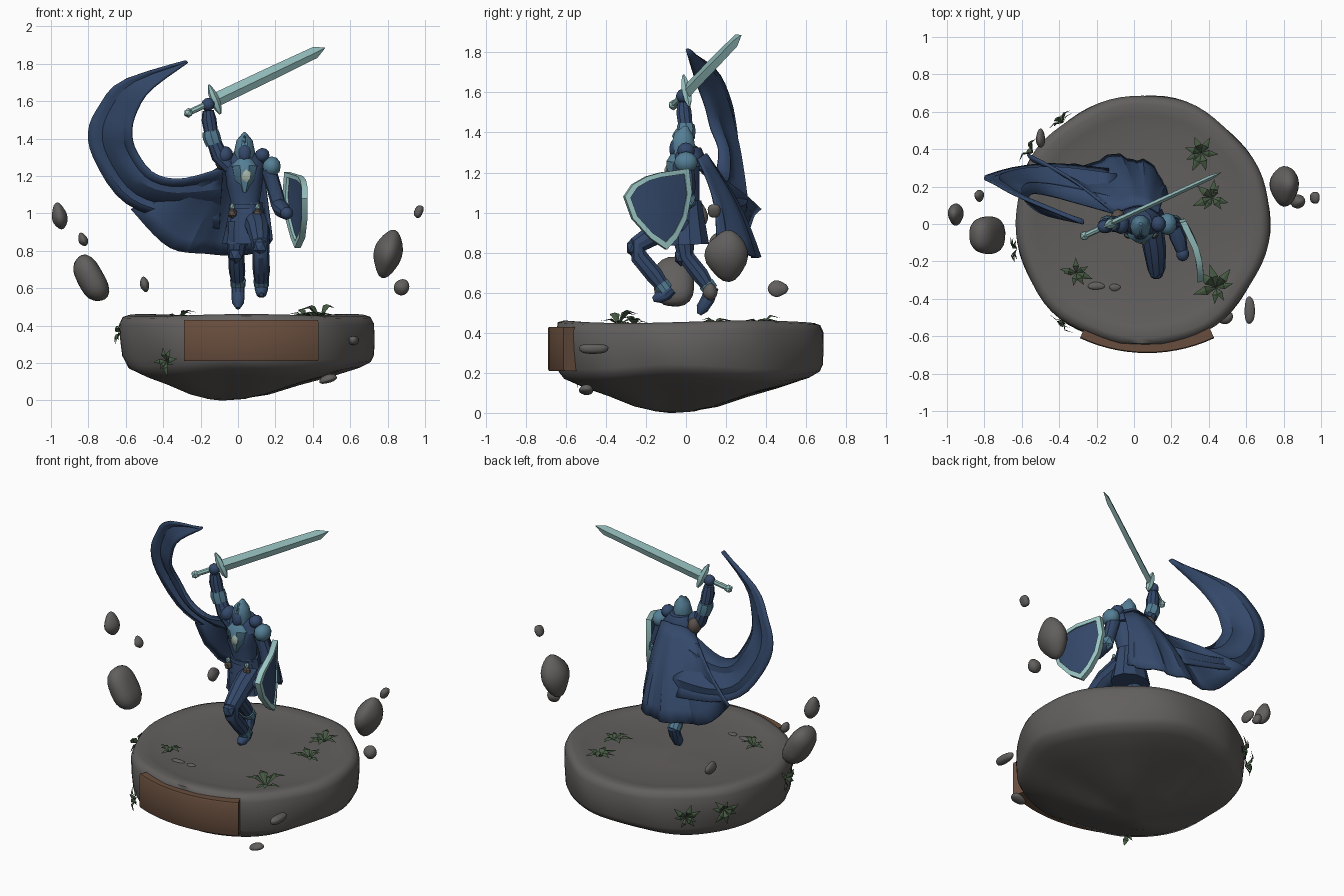
import bpy, bmesh, math, random
from mathutils import Vector as V, Euler

if "Cube" in bpy.data.objects:
    bpy.data.objects.remove(bpy.data.objects["Cube"])
random.seed(4)

def mat(name, c):
    m = bpy.data.materials.new(name)
    m.diffuse_color = (*c, 1)
    m.use_nodes = True
    m.node_tree.nodes["Principled BSDF"].inputs["Base Color"].default_value = m.diffuse_color
    return m

NAVY = mat("navy cloth", (0.034, 0.066, 0.145))
STEEL = mat("blue steel", (0.09, 0.21, 0.30))
TEAL = mat("pale teal metal", (0.32, 0.56, 0.55))
STONE = mat("grey stone", (0.122, 0.115, 0.110))
WOOD = mat("brown plaque", (0.14, 0.076, 0.047))
LEAF = mat("dark green", (0.06, 0.1, 0.055))
LEATHER = mat("dark leather", (0.10, 0.08, 0.07))
GOLD = mat("pale gold", (0.36, 0.45, 0.38))

def mesh(name, verts, faces, mats, idx=None, angle=35):
    me = bpy.data.meshes.new(name)
    me.from_pydata([tuple(v) for v in verts], [], faces)
    for m in mats:
        me.materials.append(m)
    for i, p in enumerate(me.polygons):
        p.use_smooth = True
        p.material_index = idx[i] if idx else 0
    bm = bmesh.new()
    bm.from_mesh(me)
    bmesh.ops.recalc_face_normals(bm, faces=bm.faces)
    bm.to_mesh(me)
    bm.free()
    me.set_sharp_from_angle(angle=math.radians(angle))
    ob = bpy.data.objects.new(name, me)
    bpy.context.collection.objects.link(ob)
    return ob

def loft(name, rings, mats, seg=None, angle=35):
    """Skin closed rings and cap both ends; seg gives a material per band."""
    n = len(rings[0])
    verts = [p for r in rings for p in r]
    faces, idx = [], []
    for k in range(len(rings) - 1):
        for i in range(n):
            j = (i + 1) % n
            faces.append((k*n+i, k*n+j, k*n+n+j, k*n+n+i))
            idx.append(seg[k] if seg else 0)
    faces += [tuple(range(n)), tuple(range(len(verts) - n, len(verts)))]
    idx += [idx[0], idx[-1]]
    return mesh(name, verts, faces, mats, idx, angle)

def tube(name, pts, m, sides=10, ref=(1, 0, 0), angle=35):
    """Sweep along points; each entry is (x, y, z, ra[, rb])."""
    P = [V(p[:3]) for p in pts]
    rings = []
    for i, p in enumerate(pts):
        d = (P[min(i+1, len(P)-1)] - P[max(i-1, 0)]).normalized()
        r = V(ref)
        a = (r - d * r.dot(d)).normalized()
        b = d.cross(a)
        rings.append([P[i] + a*math.cos(t)*p[3] + b*math.sin(t)*p[-1]
                      for t in (2*math.pi*k/sides for k in range(sides))])
    return loft(name, rings, [m], angle=angle)

def ball(name, loc, size, m, rot=(0, 0, 0), rough=0.0, sub=2):
    bm = bmesh.new()
    bmesh.ops.create_icosphere(bm, subdivisions=sub, radius=1)
    ph = [random.uniform(0, 6) for _ in range(3)]
    R = Euler(rot).to_matrix()
    vs = []
    for v in bm.verts:
        c = v.co
        k = 1 + rough*(math.sin(2.6*c.x+ph[0]) + math.sin(3*c.y+ph[1]) + math.sin(3.5*c.z+ph[2]))
        vs.append(V(loc) + R @ V((c.x*size[0]*k, c.y*size[1]*k, c.z*size[2]*k)))
    bm.verts.index_update()
    fs = [tuple(v.index for v in f.verts) for f in bm.faces]
    bm.free()
    return mesh(name, vs, fs, [m], angle=40 if rough else 30)

def spline(pts, n):
    """Catmull-Rom samples through the points."""
    P = [V(p) for p in pts]
    out = []
    for s in range(n):
        t = s/(n-1)*(len(P)-1)
        i = min(int(t), len(P)-2)
        t -= i
        a, b, c, d = P[max(i-1, 0)], P[i], P[i+1], P[min(i+2, len(P)-1)]
        out.append(0.5*(2*b + (c-a)*t + (2*a-5*b+4*c-d)*t*t + (3*b-a-3*c+d)*t**3))
    return out

def cloth(name, edge_a, edge_b, n, m, fold, grow):
    """Sheet between two edge curves with ridged folds."""
    A, B = spline(edge_a, n), spline(edge_b, n)
    vs = []
    for i in range(n):
        for j in range(m):
            v = j/(m-1)
            vs.append(A[i].lerp(B[i], v) + V((0, fold(i, j, v), 0)) + grow*math.sin(math.pi*v))
    fs = [(i*m+j, i*m+j+1, i*m+m+j+1, i*m+m+j) for i in range(n-1) for j in range(m-1)]
    ob = mesh(name, vs, fs, [NAVY], angle=28)
    s = ob.modifiers.new("thickness", "SOLIDIFY")
    s.thickness, s.offset = 0.014, 0
    return ob

# floating island base
prof = [(0.02, .432), (.4, .432), (.74, .432), (.84, .446), (.93, .455), (.975, .445), (1, .41), (1, .32),
        (.99, .23), (.965, .195), (.91, .165), (.75, .125), (.55, .085), (.35, .04), (.15, .008), (.02, 0)]
rings = []
for k, (f, z) in enumerate(prof):
    low = max(0, k - 9)/6
    ring = []
    for i in range(72):
        t = 2*math.pi*i/72
        w = 1 + .008*math.sin(5*t+1) + .007*math.sin(9*t+z*9)
        dz = .012*math.sin(4*t+2) if 8 <= k < 14 else .007*math.sin(3*t)*f
        x = .045 - .13*low + .68*f*w*math.cos(t)
        y = .015 - .09*low + .672*f*w*math.sin(t)
        ring.append((x, max(y, -.645), z + dz))
    rings.append(ring)
loft("stone_base", rings, [STONE], angle=60)

# curved plaque
rings = []
for i in range(15):
    t = math.radians(-90 - 25 + 50*i/14)
    rings.append([(.07 + r*math.cos(t), .16 + r*math.sin(t), z)
                  for r, z in ((.77, .21), (.845, .21), (.85, .22), (.85, .42), (.845, .43), (.77, .43))])
loft("plaque", rings, [WOOD])

# rocks: floating ones, then those stuck to the base
for i, (loc, size, ry) in enumerate([
        ((-.955, .05, .985), (.04, .055, .068), -.2), ((-.83, .15, .86), (.024, .03, .036), -.4),
        ((-.79, -.06, .65), (.08, .105, .14), -.5), ((-.5, .46, .62), (.024, .045, .042), -.2),
        ((.8, .2, .785), (.072, .1, .127), .25), ((.965, .14, 1.01), (.025, .033, .036), .4),
        ((.875, .12, .605), (.034, .04, .048), .5), ((.62, -.46, .32), (.03, .075, .026), 0),
        ((.48, -.5, .115), (.045, .04, .022), -.3), ((-.2, -.33, .43), (.04, .02, .012), 0),
        ((-.1, -.34, .43), (.03, .02, .012), 0)]):
    ball(f"rock_{i+1}", loc, size, STONE, (0, ry, 0), .075, 3)

# spiky plants: leaves fan out around the given normal
def plant(i, loc, nrm, size):
    n = V(nrm).normalized()
    a = n.orthogonal().normalized()
    b = n.cross(a)
    vs, fs = [], []
    for k in range(7):
        t = k*.9 + random.uniform(-.35, .35)
        d = a*math.cos(t) + b*math.sin(t)
        s = n.cross(d)
        L = size*random.uniform(.65, 1.2)
        h = random.uniform(.2, .55)
        o = len(vs)
        mid = V(loc) + d*L*.45 + n*L*h
        vs += [V(loc), mid + s*L*.2, mid + n*L*.06, mid - s*L*.2, V(loc) + d*L + n*L*h*.8]
        fs += [(o, o+1, o+2), (o, o+2, o+3), (o+1, o+4, o+2), (o+2, o+4, o+3), (o, o+3, o+1), (o+1, o+3, o+4)]
    mesh(f"plant_{i+1}", vs, fs, [LEAF], angle=20)

for i, (l, n, s) in enumerate([
        ((.36, .38, .435), (0, 0, 1), .1), ((.42, .14, .435), (0, 0, 1), .1), ((.44, -.34, .44), (0, 0, 1), .11),
        ((-.31, -.26, .435), (0, 0, 1), .1), ((-.38, .54, .3), (-.6, .8, 0), .085),
        ((-.54, .38, .33), (-.8, .6, .1), .085), ((-.625, -.13, .36), (-1, -.1, .2), .07),
        ((-.38, -.51, .21), (-.5, -.8, 0), .075)]):
    plant(i, l, n, s)

# cape: back drape and the strip swirling up on the left
cloth("cape_drape",
      [(.13, .06, 1.27), (.08, .09, 1.29), (.02, .1, 1.29), (-.05, .08, 1.28), (-.1, .05, 1.24)],
      [(.18, .14, .86), (.13, .27, .8), (0, .35, .775), (-.16, .35, .785), (-.37, .3, .82), (-.57, .36, 1.02)],
      25, 8, lambda i, j, v: .012*v*(1 if i % 6 < 3 else -1), V((0, .03, 0)))
cloth("cape_swirl",
      [(-.08, .06, 1.24), (-.3, .12, 1.18), (-.45, .16, 1.21), (-.54, .17, 1.32), (-.57, .13, 1.42),
       (-.55, .1, 1.53), (-.47, .05, 1.66), (-.27, 0, 1.81)],
      [(-.1, .3, .92), (-.42, .33, .98), (-.63, .31, 1.08), (-.77, .27, 1.29), (-.8, .25, 1.44),
       (-.745, .22, 1.57), (-.62, .15, 1.71), (-.28, 0, 1.812)],
      24, 7, lambda i, j, v: (.025 if j % 3 == 1 else -.012)*(1 - i/23), V((0, .02, 0)))

# torso, collar, skirt and belt
tube("torso", [(.04, .01, .98, .085, .07), (.04, .01, 1.05, .075, .06), (.035, -.005, 1.15, .095, .075),
               (.035, -.005, 1.24, .105, .075), (.035, 0, 1.3, .06, .05)], NAVY, 14)
tube("breastplate", [(.035, -.02, 1.12, .02, .062), (.035, -.028, 1.18, .062, .07),
                     (.035, -.03, 1.25, .078, .072), (.035, -.02, 1.275, .05, .06)], STEEL, 10)
ball("chest_emblem", (.045, -.098, 1.2), (.028, .012, .036), GOLD, sub=1)
tube("cowl", [(.035, .015, 1.23, .115, .08), (.035, .015, 1.28, .1, .08), (.035, .015, 1.325, .06, .06)], NAVY, 12)
tube("skirt", [(.045, .015, 1.06, .085, .065), (.045, .015, .95, .105, .085), (.045, .02, .84, .13, .1)], NAVY, 10, angle=20)
tube("belt", [(.04, .01, 1.025, .09, .074), (.04, .01, 1.05, .088, .072)], NAVY, 14)
for x in (-.03, .105):
    ball("belt_clasp", (x, -.058, 1.035), (.016, .016, .02), TEAL, sub=1)
    ball("belt_pouch", (x, -.058, 1.0), (.028, .022, .028), LEATHER, sub=1)
ball("shoulder_leather", (-.085, .03, 1.285), (.04, .05, .055), LEATHER)

# helmet
tube("helmet", [(.035, -.015, 1.26, .045, .05), (.035, -.015, 1.33, .056, .064),
                (.035, -.01, 1.39, .043, .05), (.035, 0, 1.432, .008, .01)], STEEL, 10)
ball("visor", (.035, -.058, 1.325), (.036, .025, .05), NAVY, (-.15, 0, 0))
ball("helmet_crest", (.035, -.035, 1.39), (.012, .04, .03), STEEL, (.6, 0, 0), sub=1)

# raised sword arm
tube("raised_arm", [(-.04, 0, 1.25, .045), (-.1, 0, 1.31, .045), (-.14, 0, 1.41, .036),
                    (-.155, -.01, 1.5, .04), (-.16, -.012, 1.55, .03)], NAVY)
tube("raised_elbow", [(-.128, 0, 1.37, .044), (-.142, 0, 1.41, .048), (-.148, 0, 1.44, .043)], STEEL, 8)
ball("sword_hand", (-.16, -.015, 1.582), (.036, .035, .036), NAVY)
ball("raised_pauldron", (-.07, 0, 1.31), (.045, .055, .05), NAVY)

# shield arm
ball("shield_pauldron", (.18, 0, 1.25), (.05, .06, .055), STEEL)
ball("upper_pauldron", (.13, .0, 1.31), (.04, .045, .04), NAVY)
tube("shield_arm", [(.16, 0, 1.24, .042), (.195, .01, 1.13, .04), (.215, 0, 1.05, .04),
                    (.235, -.07, 1.02, .045), (.255, -.14, 1.0, .032)], NAVY)
ball("shield_elbow", (.215, .01, 1.06), (.045, .045, .05), STEEL, sub=1)
ball("shield_hand", (.26, -.16, 1.0), (.035, .04, .035), NAVY)

# shield: rim and inset panels on both sides
outline = [(-.27, 1.14), (-.2, 1.18), (-.13, 1.2), (.01, 1.22), (.025, 1.1), (.0, .97), (-.05, .87),
           (-.1, .815), (-.18, .87), (-.27, .97), (-.31, 1.08)]
rings = []
for f, o in ((.03, 0), (.5, 0), (.84, 0), (.84, -.014), (1, -.014), (1, .018), (.84, .018), (.84, .01), (.5, .01), (.03, .01)):
    ring = []
    for y, z in outline:
        y, z = -.13 + (y+.13)*f, 1.05 + (z-1.05)*f
        ring.append((.245 + (.04-y)*.31 + .03*(1-((y+.14)/.17)**2) + o, y + o*.3, z))
    rings.append(ring)
loft("shield", rings, [NAVY, TEAL], [0, 0, 1, 1, 1, 1, 1, 0, 0])

# sword
p0, p1 = V((-.28, -.07, 1.53)), V((.465, .275, 1.885))
at = lambda t: tuple(p0.lerp(p1, t))
d = (p1 - p0).normalized()
up = V((0, 0, 1))
side = (up - d*up.dot(d)).normalized()
tube("sword_blade", [(*at(.2), .03, .014), (*at(.24), .038, .015), (*at(.6), .036, .014),
                     (*at(.93), .032, .012), (*at(1), .002, .002)], TEAL, 4, up)
tube("sword_grip", [(*at(.02), .016), (*at(.22), .018)], TEAL, 8, up)
ball("sword_pommel", at(.02), (.027, .027, .027), TEAL, sub=1)
g = V(at(.21))
tube("sword_guard", [(*(g + side*s), r) for s, r in ((-.08, .006), (-.05, .02), (0, .026), (.05, .02), (.09, .006))], TEAL, 6)

# legs: trailing (x=0) and raised (x=0.12)
tube("trailing_leg", [(0, 0, .95, .062), (-.005, -.01, .86, .056), (-.01, 0, .78, .043), (-.005, .07, .69, .044),
                      (0, .125, .61, .03)], NAVY)
tube("trailing_boot", [(0, .13, .63, .036), (0, .11, .57, .036), (0, .08, .52, .032), (0, .065, .492, .012)], NAVY)
ball("trailing_knee", (-.01, -.025, .78), (.042, .035, .05), NAVY, sub=1)
tube("trailing_cuff", [(0, .1, .645, .042), (0, .125, .612, .04)], STEEL)
tube("raised_leg", [(.09, 0, .96, .065), (.11, -.13, .91, .062), (.12, -.24, .84, .048), (.122, -.235, .78, .045),
                    (.125, -.16, .69, .046), (.125, -.1, .61, .033)], NAVY)
tube("raised_boot", [(.125, -.07, .62, .03), (.125, -.1, .595, .036), (.125, -.14, .575, .03), (.125, -.165, .565, .012)], NAVY)
ball("raised_knee", (.12, -.265, .825), (.042, .035, .05), NAVY, sub=1)
tube("raised_cuff", [(.125, -.125, .645, .042), (.125, -.1, .612, .04)], STEEL)
